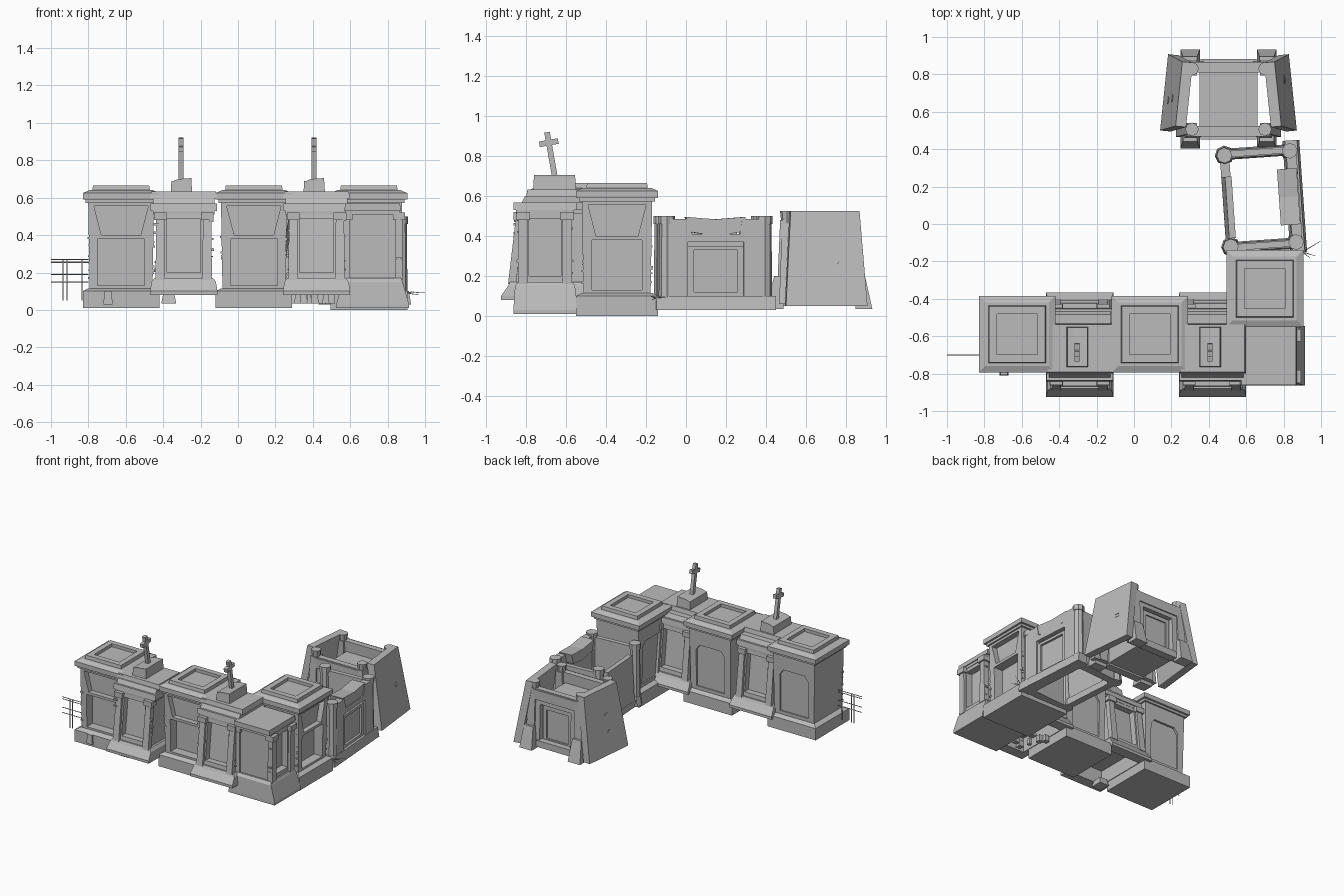
import bpy, bmesh, math, random
from mathutils import Matrix, Vector

cube = bpy.data.objects.get("Cube")
if cube:
    bpy.data.objects.remove(cube, do_unlink=True)
random.seed(4)

stone = bpy.data.materials.new("grey_stone")
stone.use_nodes = True
grey = (0.5, 0.5, 0.5, 1)
stone.diffuse_color = grey
stone.node_tree.nodes["Principled BSDF"].inputs["Base Color"].default_value = grey

frame = Matrix()   # local frame of the tomb being built


def place(x, y, degrees=0):
    global frame
    frame = Matrix.Translation((x, y, 0)) @ Matrix.Rotation(math.radians(degrees), 4, "Z")


def finish(name, bm):
    bmesh.ops.recalc_face_normals(bm, faces=bm.faces)
    bm.transform(frame)
    mesh = bpy.data.meshes.new(name)
    bm.to_mesh(mesh)
    bm.free()
    mesh.materials.append(stone)
    ob = bpy.data.objects.new(name, mesh)
    bpy.context.collection.objects.link(ob)
    return ob


def loft(name, lower, upper):
    bm = bmesh.new()
    a = [bm.verts.new(p) for p in lower]
    b = [bm.verts.new(p) for p in upper]
    bm.faces.new(a)
    bm.faces.new(b[::-1])
    for i in range(len(a)):
        j = (i + 1) % len(a)
        bm.faces.new((a[i], a[j], b[j], b[i]))
    return finish(name, bm)


def block(name, x, y, z, grow=(0, 0), shift=(0, 0)):
    """Box over three ranges; its top may grow, shrink or shift."""
    signs = [(0, 0), (1, 0), (1, 1), (0, 1)]
    low = [(x[i], y[j], z[0]) for i, j in signs]
    top = [(x[i] + (2 * i - 1) * grow[0] + shift[0],
            y[j] + (2 * j - 1) * grow[1] + shift[1], z[1]) for i, j in signs]
    return loft(name, low, top)


def slab(name, hx, hy, z0, z1, gx=0, gy=0):
    return block(name, (-hx, hx), (-hy, hy), (z0, z1), (gx, gy))


def prism(name, outline, y0, y1):
    return loft(name, [(x, y0, z) for x, z in outline], [(x, y1, z) for x, z in outline])


def carve(ob, *cutters):
    for c in cutters:
        mod = ob.modifiers.new("recess", "BOOLEAN")
        mod.operation, mod.solver, mod.object = "DIFFERENCE", "EXACT", c
    dg = bpy.context.evaluated_depsgraph_get()
    mesh = bpy.data.meshes.new_from_object(ob.evaluated_get(dg))
    ob.modifiers.clear()
    ob.data = mesh
    for c in cutters:
        bpy.data.objects.remove(c, do_unlink=True)


def rod(name, p, q, r0, r1=None, sides=8):
    p, q = Vector(p), Vector(q)
    d = q - p
    bm = bmesh.new()
    turn = d.to_track_quat("Z", "Y").to_matrix().to_4x4()
    bmesh.ops.create_cone(bm, cap_ends=True, segments=sides, radius1=r0, depth=d.length,
                          radius2=r0 if r1 is None else r1,
                          matrix=Matrix.Translation((p + q) / 2) @ turn)
    return finish(name, bm)


def chips(xs, y, z0, z1, count):
    """Worn brick edges scattered up a wall corner."""
    for x in xs:
        for i in range(count):
            z = random.uniform(z0, z1)
            w = random.uniform(0.006, 0.013)
            block("worn_brick", (x - w, x + w), (y - w, y + w), (z, z + w))


def square_tomb(x, y, turn, z0=0.01):
    """Tall tomb with two front recesses and a sunken roof."""
    place(x, y, turn)
    slab("tomb_base", .205, .205, z0, .1)
    slab("tomb_plinth", .205, .205, .1, .115, -.03, -.03)
    body = slab("tomb_body", .168, .17, .11, .58, .008, .008)
    carve(body,
          block("cut", (-.125, .125), (-.3, -.1), (.13, .38)),
          prism("cut", [(-.145, .555), (.145, .555), (.105, .4), (-.105, .4)], -.3, -.135),
          prism("cut", [(-.12, .14), (.12, .14), (.12, .42), (.09, .46), (-.09, .46), (-.12, .42)],
                .16, .3))
    chips((-.168, .168), -.165, .15, .4, 6)
    slab("tomb_cornice_lower", .19, .19, .572, .592)
    slab("tomb_cornice", .205, .205, .59, .625)
    slab("tomb_cornice_cap", .205, .205, .625, .64, -.035, -.035)
    rim = slab("tomb_roof_rim", .155, .155, .63, .665, -.005, -.005)
    carve(rim, slab("cut", .108, .108, .642, .8))


def niche_tomb(x, y, turn, d, z0, w, lean):
    """Narrow tomb with pilasters, and a niche at each end; w scales its width."""
    place(x, y, turn)
    e = d - .055
    slab("crypt_base", .18 * w, d, z0 + .02, .15, -.008, -.035)
    slab("crypt_footing", .18 * w, d, z0, z0 + .02)
    slab("crypt_plinth", .172 * w, d - .035, .15, .17, -.015, -.01)
    body = slab("crypt_body", .14 * w, e, .16, .54, 0, -lean)
    carve(body, *[block("cut", (-.09 * w, .09 * w), (f * (e + .02) - .07, f * (e + .02) + .07),
                        (.2, .485), (0, 0), (0, -f * lean * .8)) for f in (-1, 1)])
    for s in (-1, 1):
        for f in (-1, 1):
            px, top = s * .125 * w, f * (e - lean)
            block("crypt_pilaster", (px - .026, px + .026), (f * e - .02, f * e + .02),
                  (.16, .5), (-.004, 0), (0, -f * lean))
            block("pilaster_capital", (px - .034, px + .034), (top - .032, top + .032), (.48, .52))
        chips((s * .148 * w,), -e + lean / 2, .2, .48, 5)
    slab("crypt_lintel", .165 * w, e - lean + .005, .51, .53)
    slab("crypt_entablature", .178 * w, e - lean + .012, .53, .568, 0, -.006)


def roof_cross():
    """Upper roof with a pedestal and a leaning cross, flat towards the sides."""
    slab("crypt_attic", .165, .18, .56, .6, 0, -.02)
    block("crypt_roof", (-.18, .18), (-.155, .115), (.595, .632), (-.008, -.008))
    block("cross_pedestal", (-.07, .045), (-.12, .095), (.625, .69), (-.004, -.004))
    prism("pedestal_top", [(-.066, .685), (.041, .685), (.041, .705), (-.03, .7)], -.116, .091)
    flat = Matrix.Translation((-.014, -.01, .69)) @ Matrix.Rotation(math.radians(10), 4, "X")
    for name, hy, lo, hi in (("cross_shaft", .014, -.03, .232), ("cross_arm", .048, .165, .193)):
        arm = slab(name, .013, hy, lo, hi)
        arm.data.transform(frame @ flat @ frame.inverted())


# Two square tombs along the front, one at the corner turned outward
square_tomb(-.625, -.59, 0)
square_tomb(.085, -.59, 0)
square_tomb(.7, -.345, 90, 0)

# Niche tombs between them, hollow underneath, and a lower one on the corner
for x in (-.29, .42):
    niche_tomb(x, -.645, 0, .28, .08, 1, .04)
    roof_cross()
    for name in ("crypt_footing", "crypt_base", "crypt_plinth", "crypt_body"):
        part = max((o for o in bpy.data.objects if o.name.startswith(name)), key=lambda o: o.name)
        carve(part, slab("cut", .125, .2, 0, .19))
niche_tomb(.72, -.705, 90, .195, .01, .88, 0)

# Roofless ruin with corner columns
place(.675, .135, 4)
for sx in (-1, 1):
    for sy in (-1, 1):
        px, py = sx * .175, sy * .245
        rod("ruin_column", (px, py, .04), (px, py, .47), .04, .036)
        rod("column_capital", (px, py, .46), (px, py, .5), .042)
        rod("column_foot", (px, py, .03), (px, py, .1), .052, .044)
for s in (-1, 1):
    block("ruin_end_wall", (-.17, .17), (s * .25 - .017, s * .25 + .017), (.06, .47))
    block("ruin_end_base", (-.18, .18), (s * .25 - .03, s * .25 + .03), (.03, .1), (0, -.008))
side = block("ruin_outer_wall", (.155, .21), (-.235, .235), (.06, .485))
carve(side, block("cut", (.18, .4), (-.14, .14), (.1, .37)),
      block("cut", (.1, .4), (-.12, .12), (.41, .6), (0, .03)))
door = block("ruin_niche_frame", (.17, .2), (-.14, .14), (.1, .35))
carve(door, block("cut", (.183, .4), (-.11, .11), (.12, .33)))
block("ruin_outer_base", (.14, .23), (-.3, .3), (.03, .1), (-.012, 0))
block("ruin_inner_wall", (-.2, -.165), (-.2, .13), (.05, .42), (0, 0), (.02, 0))
block("ruin_inner_base", (-.2, -.15), (-.24, .24), (.03, .08))
place(.675, .135, 94)
prism("broken_lintel", [(-.15, .495), (0, .483), (.15, .495), (.13, .42), (0, .4), (-.13, .42)],
      -.205, -.1)

# Tapering tomb: leaning side walls splayed towards the front
for s in (-1, 1):
    place(.505, .668, s * 6)
    x = s * .318
    block("leaning_side_wall", (x - .028, x + .028), (-.205, .205), (.05, .525),
          (0, -.032), (-s * .08, 0))
    for i in range(2):
        y, z = random.uniform(-.08, .06), random.uniform(.2, .35)
        x = s * (.344 - (z - .05) * .168)
        block("flaked_render", (x - .005, x + .005), (y, y + .04), (z, z + .015),
              (0, -.01), (-s * .003, 0))

# A doorway with piers and buttress feet at each end
place(.505, .668)
slab("tapered_core", .155, .15, .06, .4)
for s in (-1, 1):
    wall = block("doorway_wall", (-.28, .28), (s * .18 - .022, s * .18 + .022), (.06, .48),
                 (-.06, 0), (0, -s * .015))
    carve(wall, block("cut", (-.13, .13), (s * .3 - .15, s * .3 + .15), (.04, .37)))
    block("doorway_sill", (-.15, .15), (s * .185 - .03, s * .185 + .03), (.05, .1))
    block("doorway_lintel", (-.19, .19), (s * .175 - .024, s * .175 + .024), (.4, .475))
    inner = block("doorway_panel", (-.12, .12), (s * .15 - .02, s * .15 + .02), (.08, .36))
    carve(inner, block("cut", (-.09, .09), (s * .26 - .1, s * .26 + .1), (.11, .33)))
    for t in (-1, 1):
        x, y = t * .205, s * .18
        block("doorway_pier", (x - .035, x + .035), (y - .035, y + .035), (.06, .48),
              (-.008, 0), (-t * .01, -s * .018))
        rod("pier_cap", (t * .195, s * .162, .46), (t * .195, s * .162, .525), .028, .036)
        block("buttress_foot", (x - .052, x + .052), (s * .222 - .042, s * .222 + .042),
              (.035, .2), (-.014, -.012), (0, -s * .025))

# Thin iron railing at the end of the row
place(0, 0)
for z in (.27, .255, .19, .15):
    rod("railing_bar", (-1, -.7, z), (-.8, -.7, z), .003, sides=6)
for x in (-.935, -.915, -.835):
    rod("railing_post", (x, -.7, .05), (x, -.7, .27), .003, sides=6)

# Bare twigs and loose stones
for q in ((1, -.09, .095), (.97, -.17, .08), (.94, -.18, .1)):
    rod("twig", (.9, -.15, .09), q, .003, .001, sides=5)
block("loose_stone", (-.72, -.67), (-.81, -.77), (.03, .1), (-.006, -.004))
block("loose_stone", (-.41, -.33), (-.85, -.76), (.035, .085), (-.01, -.01))
for i in range(7):
    x, y = .32 + i * .03, random.uniform(-.8, -.55)
    h = random.uniform(.012, .022)
    block("loose_stone", (x - h, x + h), (y - h, y + h), (.035, .085), (-.004, -.004))
